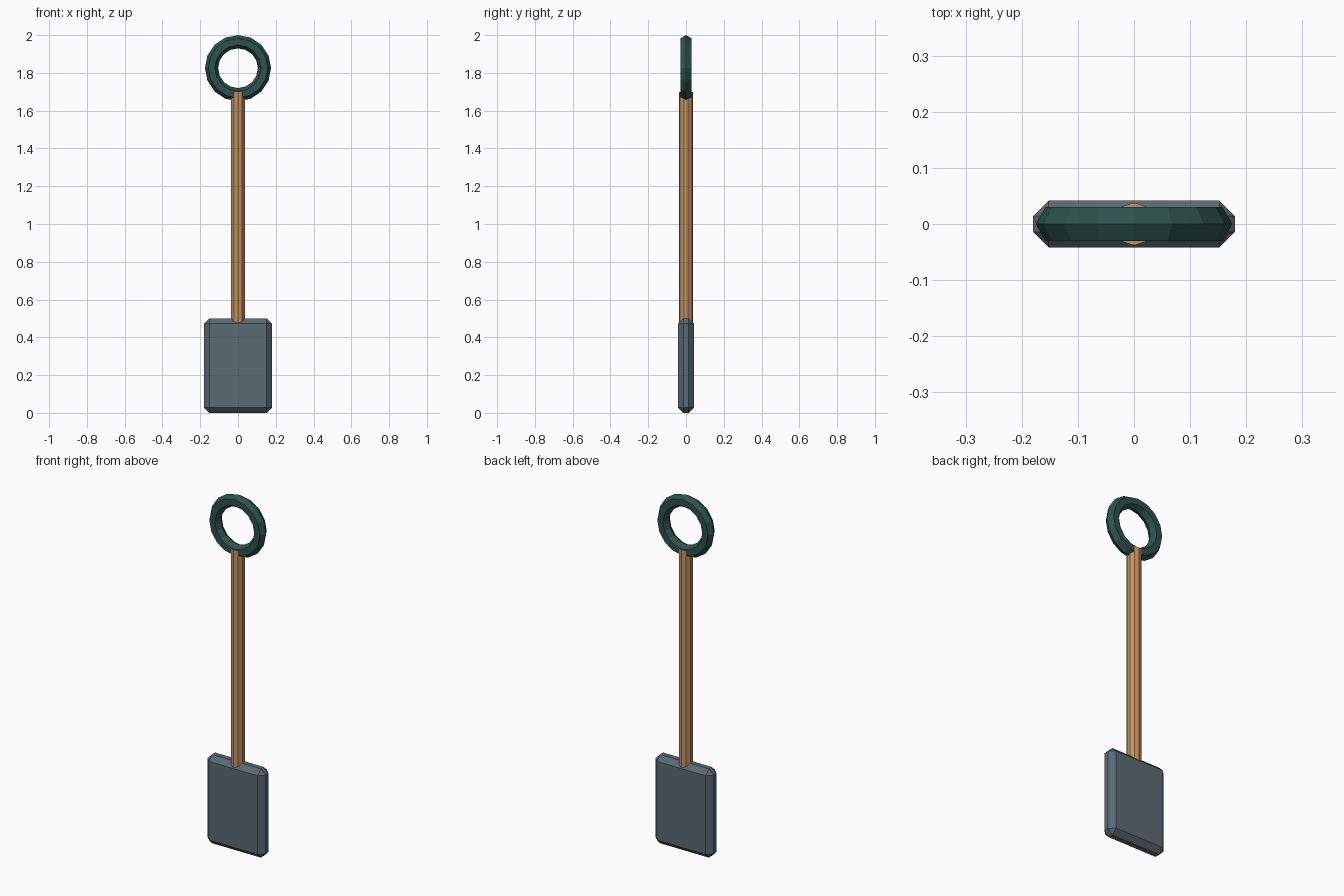
import bpy, bmesh, math

if "Cube" in bpy.data.objects:
    bpy.data.objects.remove(bpy.data.objects["Cube"])


def finish(obj, name, color):
    obj.name = name
    mat = bpy.data.materials.new(name + "_paint")
    mat.diffuse_color = (*color, 1)
    mat.use_nodes = True
    mat.node_tree.nodes["Principled BSDF"].inputs["Base Color"].default_value = mat.diffuse_color
    obj.data.materials.append(mat)
    return obj


# Blade: chamfered slab
mesh = bpy.data.meshes.new("blade")
bm = bmesh.new()
bmesh.ops.create_cube(bm, size=1)
bmesh.ops.scale(bm, vec=(0.36, 0.084, 0.5), verts=bm.verts)
bmesh.ops.translate(bm, vec=(0, 0, 0.25), verts=bm.verts)
bmesh.ops.bevel(bm, geom=bm.edges[:], offset=0.028, segments=1, affect='EDGES')
bm.to_mesh(mesh)
bm.free()
blade = bpy.data.objects.new("blade", mesh)
bpy.context.collection.objects.link(blade)
finish(blade, "blade", (0.10, 0.145, 0.175))

# Shaft: ten-sided wooden pole, sunk slightly into the blade
bottom, top = 0.45, 1.70
bpy.ops.mesh.primitive_cylinder_add(vertices=10, radius=0.038, depth=top - bottom,
                                    location=(0, 0, (top + bottom) / 2))
finish(bpy.context.object, "shaft", (0.55, 0.29, 0.12))

# Grip: upright ring with a hexagonal section
bpy.ops.mesh.primitive_torus_add(major_segments=16, minor_segments=6,
                                 major_radius=0.14, minor_radius=0.035,
                                 location=(0, 0, 1.825), rotation=(math.pi / 2, 0, 0))
grip = finish(bpy.context.object, "grip_ring", (0.025, 0.085, 0.07))
grip.data.shade_flat()
